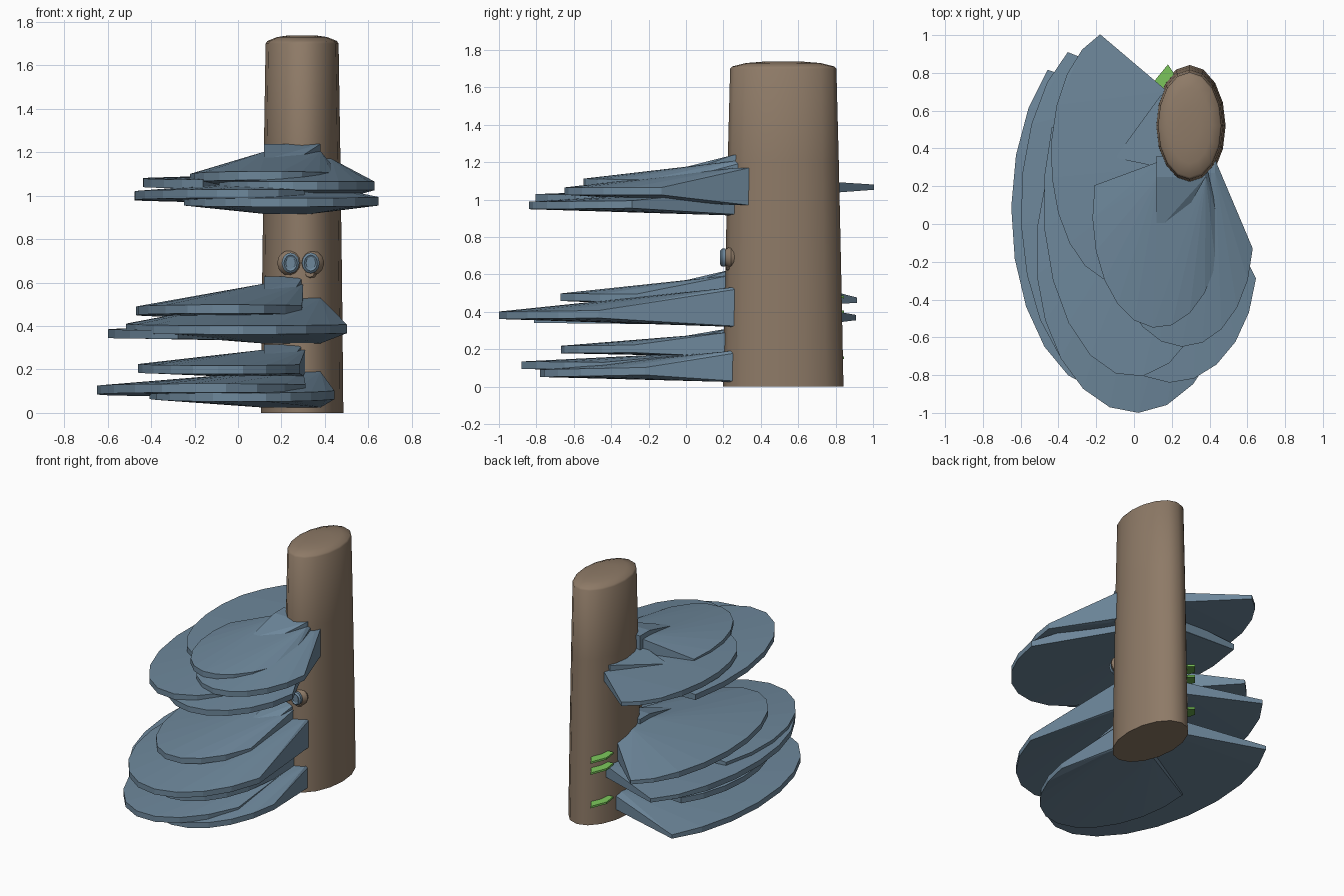
import bpy, bmesh, math

if "Cube" in bpy.data.objects:
    bpy.data.objects.remove(bpy.data.objects["Cube"])


def material(name, rgb):
    m = bpy.data.materials.new(name)
    m.diffuse_color = (*rgb, 1)
    m.use_nodes = True
    m.node_tree.nodes["Principled BSDF"].inputs["Base Color"].default_value = m.diffuse_color
    return m


BARK = material("bark_brown", (0.27, 0.195, 0.135))
BLUE = material("slate_blue", (0.155, 0.245, 0.33))
GREEN = material("leaf_green", (0.17, 0.48, 0.09))


def finish(bm, name, mat, smooth=None):
    bmesh.ops.recalc_face_normals(bm, faces=bm.faces)
    me = bpy.data.meshes.new(name)
    bm.to_mesh(me)
    bm.free()
    ob = bpy.data.objects.new(name, me)
    bpy.context.collection.objects.link(ob)
    me.materials.append(mat)
    if smooth:
        bpy.ops.object.select_all(action='DESELECT')
        ob.select_set(True)
        bpy.context.view_layer.objects.active = ob
        bpy.ops.object.shade_smooth_by_angle(angle=math.radians(smooth))
    return ob


def lathe(name, center, rings, sides, mat, smooth=None, axis='Z'):
    """Stack elliptical rings (height, rx, ry) along an axis."""
    bm = bmesh.new()
    loops = []
    for h, rx, ry in rings:
        loop = []
        for i in range(sides):
            a = 2 * math.pi * i / sides
            u, v = rx * math.cos(a), ry * math.sin(a)
            p = (u, v, h) if axis == 'Z' else (u, h, v)
            loop.append(bm.verts.new([c + d for c, d in zip(center, p)]))
        loops.append(loop)
    for lo, hi in zip(loops, loops[1:]):
        for i in range(sides):
            j = (i + 1) % sides
            bm.faces.new((lo[i], lo[j], hi[j], hi[i]))
    bm.faces.new(loops[0])
    bm.faces.new(loops[-1])
    return finish(bm, name, mat, smooth)


def hull(name, points, mat=BLUE):
    bm = bmesh.new()
    for p in points:
        bm.verts.new(p)
    out = bmesh.ops.convex_hull(bm, input=bm.verts)
    junk = {g for g in out["geom_interior"] + out["geom_unused"]
            if isinstance(g, bmesh.types.BMVert)}
    bmesh.ops.delete(bm, geom=list(junk), context='VERTS')
    bmesh.ops.dissolve_limit(bm, angle_limit=0.01, verts=bm.verts, edges=bm.edges)
    return finish(bm, name, mat)


def box(x0, x1, y0, y1, z0, z1):
    return [(x, y, z) for x in (x0, x1) for y in (y0, y1) for z in (z0, z1)]


def plate(name, c, r, arc, z, slope, root, root_z):
    """Shelf: arc-shaped rim tapering to a thick root inside the trunk."""
    n = max(6, round((arc[1] - arc[0]) / 17))
    pts = []
    for i in range(n + 1):
        a = math.radians(arc[0] + (arc[1] - arc[0]) * i / n)
        x, y = c[0] + r[0] * math.cos(a), c[1] + r[1] * math.sin(a)
        half = 0.02 if y < 0.7 else 0.014
        pts += [(x, y, z + slope * (y - c[1]) + dz) for dz in (-half, half)]
    return hull(name, pts + box(*root, *root_z))


# Trunk with a slightly domed top
lathe("trunk", (0.295, 0.52, 0),
      [(0, 0.19, 0.322), (0.6, 0.184, 0.31), (1.2, 0.176, 0.297),
       (1.70, 0.168, 0.284), (1.712, 0.160, 0.272), (1.73, 0.115, 0.2),
       (1.738, 0.06, 0.1)], 16, BARK, 45)

FRONT = (0.13, 0.33, 0.25, 0.36)   # roots on the trunk's front
SIDE = (0.16, 0.18, 0.30, 0.70)    # roots along the trunk's left side

# Lower shelves
plate("lower_shelf_top", (-0.07, 0), (0.39, 0.67), (130, 335), 0.205, 0.01,
      (0.11, 0.31, 0.22, 0.4), (0.16, 0.29))
plate("lower_shelf_wide", (-0.13, 0.07), (0.52, 0.96), (129, 328), 0.105, -0.01,
      (0.13, 0.3, 0.23, 0.58), (0.07, 0.19))
plate("lower_shelf_base", (0.02, -0.1), (0.43, 0.68), (170, 350), 0.085, 0.02,
      (0.11, 0.38, 0.23, 0.33), (0.025, 0.19))

# Middle shelves
plate("middle_shelf_top", (-0.06, 0.14), (0.41, 0.82), (109, 330), 0.47, -0.01,
      (0.12, 0.3, 0.24, 0.45), (0.42, 0.595))
plate("middle_shelf_long", (0.01, -0.15), (0.53, 0.85), (155, 338), 0.39, 0.01,
      (0.11, 0.38, 0.24, 0.33), (0.32, 0.53))
plate("middle_shelf_back", (-0.13, 0.08), (0.47, 0.94), (118, 252), 0.365, 0.005,
      SIDE, (0.33, 0.42))

# Upper shelves
plate("upper_shelf_top", (0.125, 0.05), (0.345, 0.60), (165, 350), 1.08, -0.02,
      (0.13, 0.38, 0.25, 0.33), (1.0, 1.205))
plate("upper_shelf_right", (0.26, -0.08), (0.37, 0.57), (200, 355), 1.045, 0,
      (0.14, 0.43, 0.27, 0.34), (0.97, 1.17))
plate("upper_shelf_back", (-0.08, 0.36), (0.36, 0.67), (106, 257), 1.06, 0.01,
      SIDE, (1.03, 1.10))
plate("upper_shelf_long", (0, 0.12), (0.48, 0.93), (155, 310), 1.0, -0.01,
      (0.16, 0.30, 0.28, 0.5), (0.96, 1.07))
plate("upper_shelf_base", (0.2, -0.2), (0.45, 0.64), (185, 352), 0.975, 0.01,
      FRONT, (0.915, 1.06))

# Wedge stems joining the top shelf of each group to the trunk
for name, z, tip_z in (("lower", 0.315, 0.265), ("middle", 0.628, 0.56),
                       ("upper", 1.238, 1.165)):
    x1 = 0.38 if name == "upper" else 0.30
    hull(f"{name}_stem", [(0.12, -0.04, tip_z), (0.25, 0.02, tip_z - 0.01)]
         + box(0.12, x1, 0.25, 0.36, z - 0.12, z))
hull("upper_side_stem", [(-0.1, 0.35, 1.09)] + box(0.14, 0.25, 0.3, 0.68, 1.04, 1.14))

# Knot with two round ringed discs on the trunk's front
for i, x in enumerate((0.242, 0.335)):
    lathe(f"knot_{i}", (x, 0.235, 0.69),
          [(-0.025, 0.04, 0.04), (-0.012, 0.054, 0.052), (0.005, 0.062, 0.06),
           (0.03, 0.05, 0.05)], 12, BARK, 40, 'Y')
    lathe(f"disc_{i}", (x, 0.2, 0.69),
          [(-0.012, 0.022, 0.028), (-0.018, 0.03, 0.037), (-0.008, 0.041, 0.048),
           (0.01, 0.041, 0.048)], 12, BLUE, 30, 'Y')
lathe("knot_chin", (0.33, 0.235, 0.64),
      [(-0.02, 0.02, 0.015), (0, 0.035, 0.025), (0.02, 0.02, 0.015)], 8, BARK, 40, 'Y')

# Small tilted leaves on the trunk's back left
for i, z in enumerate((0.17, 0.415, 0.495)):
    outline = [(0.20, 0.70), (0.105, 0.69), (0.11, 0.76), (0.18, 0.845), (0.21, 0.80)]
    hull(f"leaf_{i}", [(x, y, z - 0.22 * (y - 0.77) + dz)
                       for x, y in outline for dz in (-0.007, 0.007)], GREEN)
